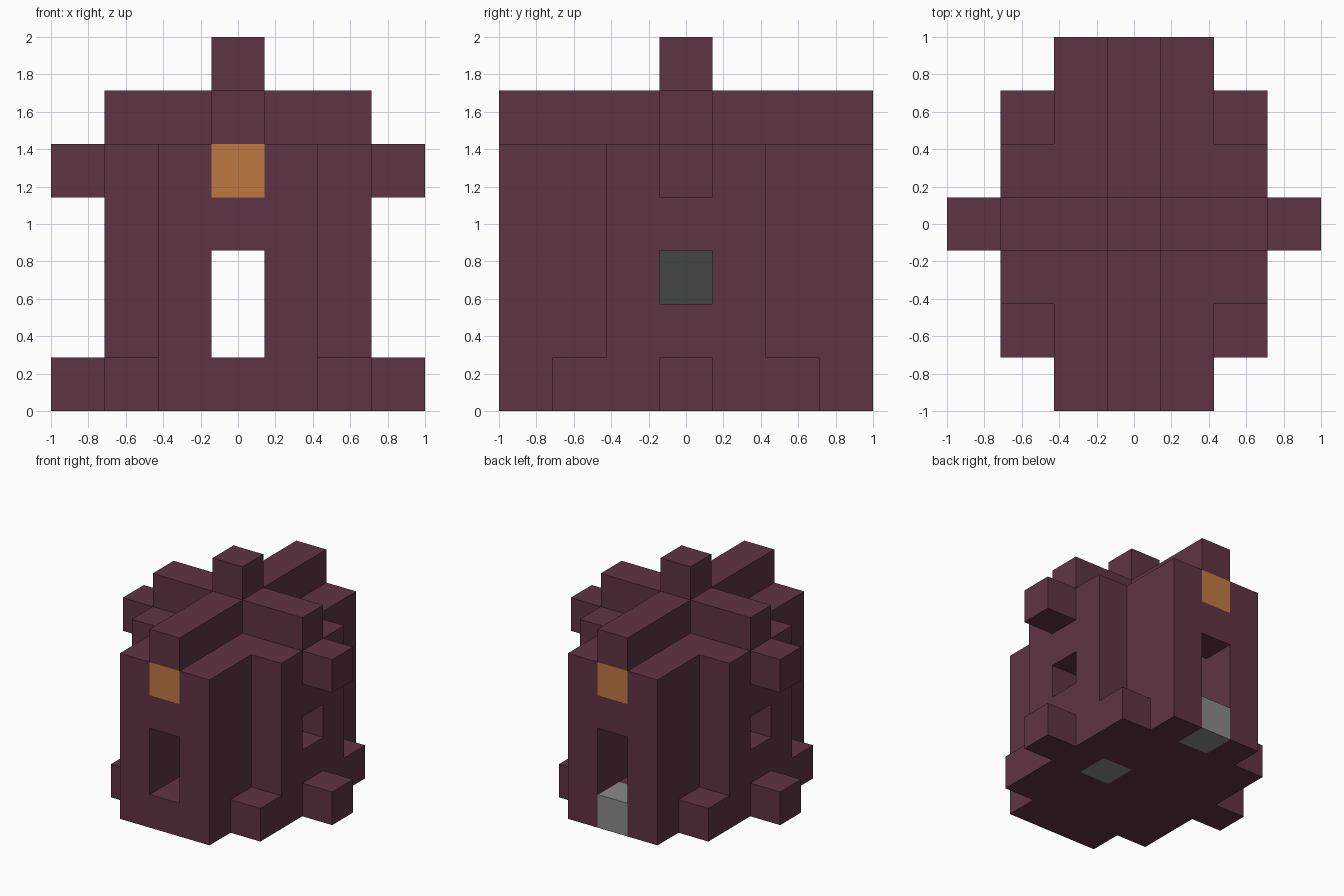
import bpy, bmesh
from mathutils import Vector

cube = bpy.data.objects.get("Cube")
if cube:
    bpy.data.objects.remove(cube, do_unlink=True)

U = 2 / 7  # edge length of one block


def material(name, rgb):
    m = bpy.data.materials.new(name)
    m.use_nodes = True
    m.diffuse_color = (*rgb, 1)
    bsdf = next(n for n in m.node_tree.nodes if n.type == 'BSDF_PRINCIPLED')
    bsdf.inputs["Base Color"].default_value = (*rgb, 1)
    return m


BRICK = material("dark red brick", (0.114, 0.034, 0.058))
LAMP = material("orange lamp", (0.52, 0.194, 0.052))
STONE = material("grey stone", (0.254, 0.254, 0.254))
SLATE = material("dark slate", (0.054, 0.065, 0.061))


def block(x, y, z):
    """Set of grid cells in inclusive ranges."""
    return {(i, j, k) for i in range(x[0], x[1] + 1)
            for j in range(y[0], y[1] + 1) for k in range(z[0], z[1] + 1)}


def mirrored(cells):
    """Cells plus their copies mirrored in x and y."""
    return {(sx * i, sy * j, k) for i, j, k in cells for sx in (-1, 1) for sy in (-1, 1)}


parts = {}

# Fittings: doorstep, hearth, lamps
parts["doorstep"] = (block((0, 0), (3, 3), (0, 0)), STONE)
parts["hearth"] = (block((1, 1), (0, 0), (0, 0)), STONE)
parts["stove"] = (block((1, 1), (0, 0), (2, 2)), SLATE)
parts["stove_base"] = (block((1, 1), (0, 0), (1, 1)), STONE)
parts["lamps"] = (mirrored({(0, 3, 4)}), LAMP)
fittings = set().union(*(c for c, m in parts.values()))

# Cross-shaped floor with stepped corners and side feet
floor = block((-1, 1), (-3, 3), (0, 0)) | block((-2, 2), (-2, 2), (0, 0))
parts["floor"] = (floor - fittings, BRICK)
parts["side_feet"] = (mirrored({(3, 0, 0)}), BRICK)

# Hollow walls with doorways front and back, windows at the sides
walls = block((-1, 1), (-3, 3), (1, 3)) | block((-2, 2), (-1, 1), (1, 3))
room = block((-1, 1), (-1, 1), (1, 3)) | block((0, 0), (-2, 2), (1, 3))
openings = block((0, 0), (-3, 3), (1, 2)) | block((-2, 2), (0, 0), (2, 2))
parts["walls"] = (walls - room - openings, BRICK)

# Roof slab, side brackets, crossed ridges and finial
roof = block((-1, 1), (-3, 3), (4, 4)) | block((-2, 2), (-1, 1), (4, 4))
parts["roof"] = (roof - fittings, BRICK)
parts["side_brackets"] = (mirrored({(3, 0, 4)}), BRICK)
parts["roof_ridges"] = (block((0, 0), (-3, 3), (5, 5)) | block((-2, 2), (0, 0), (5, 5)), BRICK)
parts["finial"] = ({(0, 0, 6)}, BRICK)

solid = set().union(*(c for c, m in parts.values()))


def build(name, cells, mat):
    """Mesh only the exposed block sides of one part."""
    bm = bmesh.new()
    for cell in sorted(cells):
        centre = Vector(cell) + Vector((0, 0, 0.5))
        for axis in range(3):
            for side in (-1, 1):
                n = Vector((0, 0, 0))
                n[axis] = side
                if tuple(int(a + b) for a, b in zip(cell, n)) in solid:
                    continue
                u = Vector((0, 0, 0))
                u[(axis + 1) % 3] = 0.5
                v = n.cross(u)
                mid = centre + n / 2
                corners = (mid - u - v, mid + u - v, mid + u + v, mid - u + v)
                bm.faces.new([bm.verts.new(c * U) for c in corners])
    bmesh.ops.remove_doubles(bm, verts=bm.verts[:], dist=0.001)
    mesh = bpy.data.meshes.new(name)
    bm.to_mesh(mesh)
    bm.free()
    mesh.materials.append(mat)
    bpy.context.scene.collection.objects.link(bpy.data.objects.new(name, mesh))


for name, (cells, mat) in parts.items():
    build(name, cells, mat)
